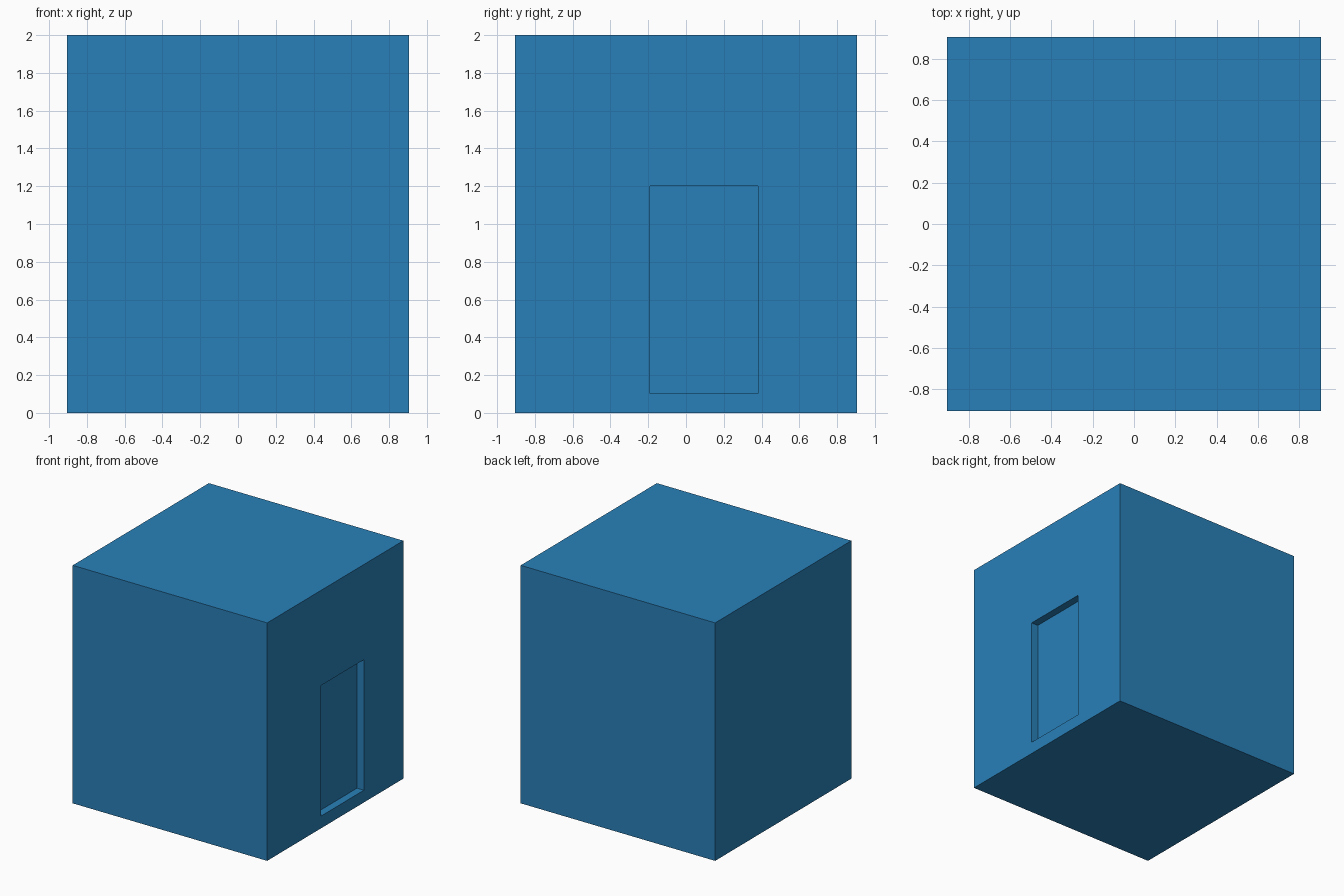
import bpy

if "Cube" in bpy.data.objects:
    bpy.data.objects.remove(bpy.data.objects["Cube"])

HALF = 0.904                   # half width of the block
HEIGHT = 2.0
Y0, Y1 = -0.19, 0.381          # doorway extents on the right side
Z0, Z1 = 0.103, 1.20
DEPTH = 0.065                  # doorway recess

blue = bpy.data.materials.new("blue_paint")
blue.diffuse_color = (0.022, 0.216, 0.485, 1)
blue.use_nodes = True
blue.node_tree.nodes["Principled BSDF"].inputs["Base Color"].default_value = blue.diffuse_color


def box(name, lo, hi):
    """Axis-aligned box between two corners."""
    centre = [(a + b) / 2 for a, b in zip(lo, hi)]
    bpy.ops.mesh.primitive_cube_add(size=1, location=centre)
    ob = bpy.context.object
    ob.name = name
    ob.scale = [b - a for a, b in zip(lo, hi)]
    bpy.ops.object.transform_apply(location=False, rotation=False, scale=True)
    ob.data.materials.append(blue)
    return ob


# Main block
body = box("building_block", (-HALF, -HALF, 0), (HALF, HALF, HEIGHT))

# Recessed doorway cut into the right side
cutter = box("doorway_cutter", (HALF - DEPTH, Y0, Z0), (HALF + 0.1, Y1, Z1))
cut = body.modifiers.new("doorway", 'BOOLEAN')
cut.operation = 'DIFFERENCE'
cut.solver = 'EXACT'
cut.object = cutter
bpy.context.view_layer.objects.active = body
bpy.ops.object.modifier_apply(modifier=cut.name)
bpy.data.objects.remove(cutter, do_unlink=True)

# Door leaf closing the back of the recess
box("door_panel", (HALF - DEPTH - 0.02, Y0, Z0), (HALF - DEPTH + 0.001, Y1, Z1))
